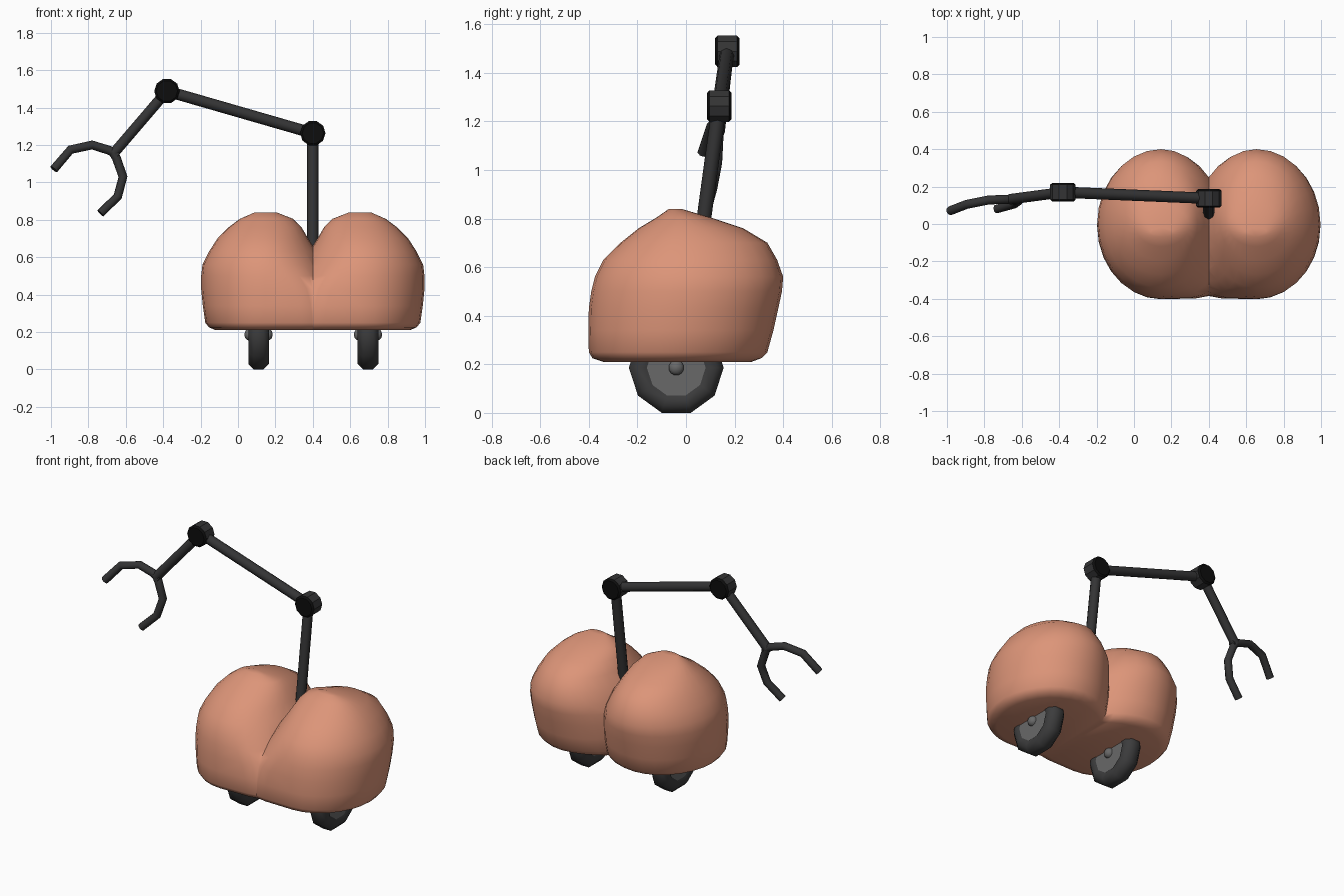
import bpy, bmesh, math
from mathutils import Vector

if "Cube" in bpy.data.objects:
    bpy.data.objects.remove(bpy.data.objects["Cube"])


def material(name, rgb):
    m = bpy.data.materials.new(name)
    m.diffuse_color = (*rgb, 1)
    m.use_nodes = True
    m.node_tree.nodes["Principled BSDF"].inputs["Base Color"].default_value = m.diffuse_color
    return m


SKIN = material("peach skin", (0.72, 0.30, 0.19))
ARM = material("dark grey metal", (0.034, 0.034, 0.035))
BLACK = material("black caps", (0.004, 0.004, 0.004))
TYRE = material("dark rubber", (0.045, 0.045, 0.046))
HUB = material("mid grey hub", (0.14, 0.14, 0.14))
MID = 0.4  # body symmetry plane


def finish(ob, angle):
    bpy.context.view_layer.objects.active = ob
    for o in bpy.context.selected_objects:
        o.select_set(False)
    ob.select_set(True)
    bpy.ops.object.shade_smooth_by_angle(angle=math.radians(angle))


def from_rings(name, rings, mats, angle=40, edit=None):
    """Skin a stack of closed rings and cap both ends."""
    bm = bmesh.new()
    loops = [[bm.verts.new(p) for p in r] for r in rings]
    n = len(loops[0])
    for a, b in zip(loops, loops[1:]):
        for i in range(n):
            j = (i + 1) % n
            bm.faces.new((a[i], a[j], b[j], b[i]))
    bm.faces.new(loops[0][::-1])
    bm.faces.new(loops[-1])
    if edit:
        edit(bm)
    bmesh.ops.recalc_face_normals(bm, faces=bm.faces)
    me = bpy.data.meshes.new(name)
    bm.to_mesh(me)
    bm.free()
    for m in mats:
        me.materials.append(m)
    ob = bpy.data.objects.new(name, me)
    bpy.context.collection.objects.link(ob)
    finish(ob, angle)
    return ob


def lathe(name, profile, sides, centre, axis, mats, angle=40, edit=None, turn=0.5):
    """Revolve (radius, offset) points about the x or y axis."""
    rings = []
    for r, h in profile:
        ring = []
        for i in range(sides):
            t = 2 * math.pi * (i + turn) / sides - math.pi / 2
            u, w = r * math.cos(t), r * math.sin(t)
            p = (h, u, w) if axis == "x" else (u, h, w)
            ring.append(Vector(centre) + Vector(p))
        rings.append(ring)
    return from_rings(name, rings, mats, angle, edit)


def tube(name, path, radius):
    cu = bpy.data.curves.new(name, "CURVE")
    cu.dimensions = "3D"
    cu.bevel_depth = radius
    cu.bevel_resolution = 2
    cu.use_fill_caps = True
    sp = cu.splines.new("POLY")
    sp.points.add(len(path) - 1)
    for q, p in zip(sp.points, path):
        q.co = (*p, 1)
    cu.materials.append(ARM)
    ob = bpy.data.objects.new(name, cu)
    bpy.context.collection.objects.link(ob)
    bpy.context.view_layer.objects.active = ob
    for o in bpy.context.selected_objects:
        o.select_set(False)
    ob.select_set(True)
    bpy.ops.object.convert(target="MESH")
    finish(bpy.context.view_layer.objects.active, 50)


# Body: one lobe from horizontal sections, cut at the cleft and mirrored
# z, outer x, inner x, front y, back y, front-inner squareness
SECTIONS = [
    (0.21, -0.12, 0.50, -0.34, 0.27, 5.0),
    (0.225, -0.155, 0.50, -0.385, 0.31, 5.0),
    (0.25, -0.175, 0.50, -0.40, 0.335, 5.0),
    (0.34, -0.188, 0.50, -0.402, 0.36, 4.5),
    (0.43, -0.197, 0.49, -0.40, 0.38, 3.8),
    (0.50, -0.197, 0.475, -0.39, 0.395, 2.8),
    (0.56, -0.190, 0.455, -0.375, 0.40, 2.3),
    (0.63, -0.155, 0.42, -0.34, 0.375, 2.0),
    (0.70, -0.11, 0.375, -0.27, 0.335, 2.0),
    (0.76, -0.05, 0.34, -0.195, 0.235, 2.0),
    (0.805, 0.01, 0.295, -0.12, 0.10, 2.0),
    (0.84, 0.09, 0.205, -0.07, -0.02, 2.0),
]


def section(z, xo, xi, yf, yb, n, sides=28):
    cx = 0.145
    cy = min(max(0.0, yf * 0.5), (yf + yb) / 2)
    pts = []
    for i in range(sides):
        t = 2 * math.pi * i / sides
        c, s = math.cos(t), math.sin(t)
        e = 2 / n if c > 0 and s < 0 else 1
        rx = xi - cx if c > 0 else cx - xo
        ry = yb - cy if s > 0 else cy - yf
        pts.append((cx + rx * math.copysign(abs(c) ** e, c),
                    cy + ry * math.copysign(abs(s) ** e, s), z))
    return pts


def cut_half(bm):
    geom = bm.verts[:] + bm.edges[:] + bm.faces[:]
    bmesh.ops.bisect_plane(bm, geom=geom, plane_co=(MID, 0, 0),
                           plane_no=(1, 0, 0), clear_outer=True)


def double(bm):
    cut_half(bm)
    geom = bm.verts[:] + bm.edges[:] + bm.faces[:]
    new = bmesh.ops.duplicate(bm, geom=geom)["geom"]
    for v in new:
        if isinstance(v, bmesh.types.BMVert):
            v.co.x = 2 * MID - v.co.x
    bmesh.ops.reverse_faces(bm, faces=[f for f in new if isinstance(f, bmesh.types.BMFace)])
    bmesh.ops.remove_doubles(bm, verts=bm.verts, dist=0.0005)


from_rings("body", [section(*s) for s in SECTIONS], [SKIN], 75, double)

# Wheels: ten-sided tyres with recessed hubs and round caps on both sides
for side, x in (("left", 0.11), ("right", 0.695)):
    c = (x, -0.04, 0.186)
    lathe(side + "_tyre", [(0.115, -0.045), (0.13, -0.055), (0.165, -0.055),
                           (0.195, -0.027), (0.195, 0.027), (0.165, 0.055),
                           (0.13, 0.055), (0.115, 0.045)], 10, c, "x", [TYRE], 50)
    lathe(side + "_hub", [(0.122, -0.049), (0.122, 0.049)], 10, c, "x", [HUB])
    for d in (-1, 1):
        lathe(side + "_hub_cap", [(0.032, d * 0.045), (0.031, d * 0.058),
                                  (0.021, d * 0.070), (0.006, d * 0.075)],
              12, c, "x", [HUB], 60)


# Arm joints: ten-sided drums with black ends
def black_ends(bm):
    bm.normal_update()
    for f in bm.faces:
        f.material_index = 1 if abs(f.normal.y) > 0.6 else 0


SHOULDER, ELBOW, WRIST = (0.4, 0.137, 1.263), (-0.38, 0.17, 1.488), (-0.665, 0.132, 1.155)
for name, c in (("lower_joint", SHOULDER), ("upper_joint", ELBOW)):
    lathe(name, [(0.057, -0.05), (0.068, -0.04), (0.068, 0.04), (0.057, 0.05)],
          10, c, "y", [ARM, BLACK], 30, black_ends)

# Arm beams
tube("mast", [(0.4, 0.03, 0.48), SHOULDER], 0.03)
tube("upper_beam", [SHOULDER, ELBOW], 0.03)
tube("forearm", [ELBOW, WRIST], 0.028)

# Claw fingers
tube("outer_finger", [(-0.64, 0.132, 1.145), (-0.69, 0.132, 1.172), (-0.78, 0.128, 1.2),
                      (-0.895, 0.105, 1.175), (-0.985, 0.07, 1.07)], 0.024)
tube("inner_finger", [(-0.67, 0.132, 1.165), (-0.65, 0.13, 1.13), (-0.615, 0.125, 1.03),
                      (-0.643, 0.105, 0.925), (-0.735, 0.08, 0.835)], 0.024)
